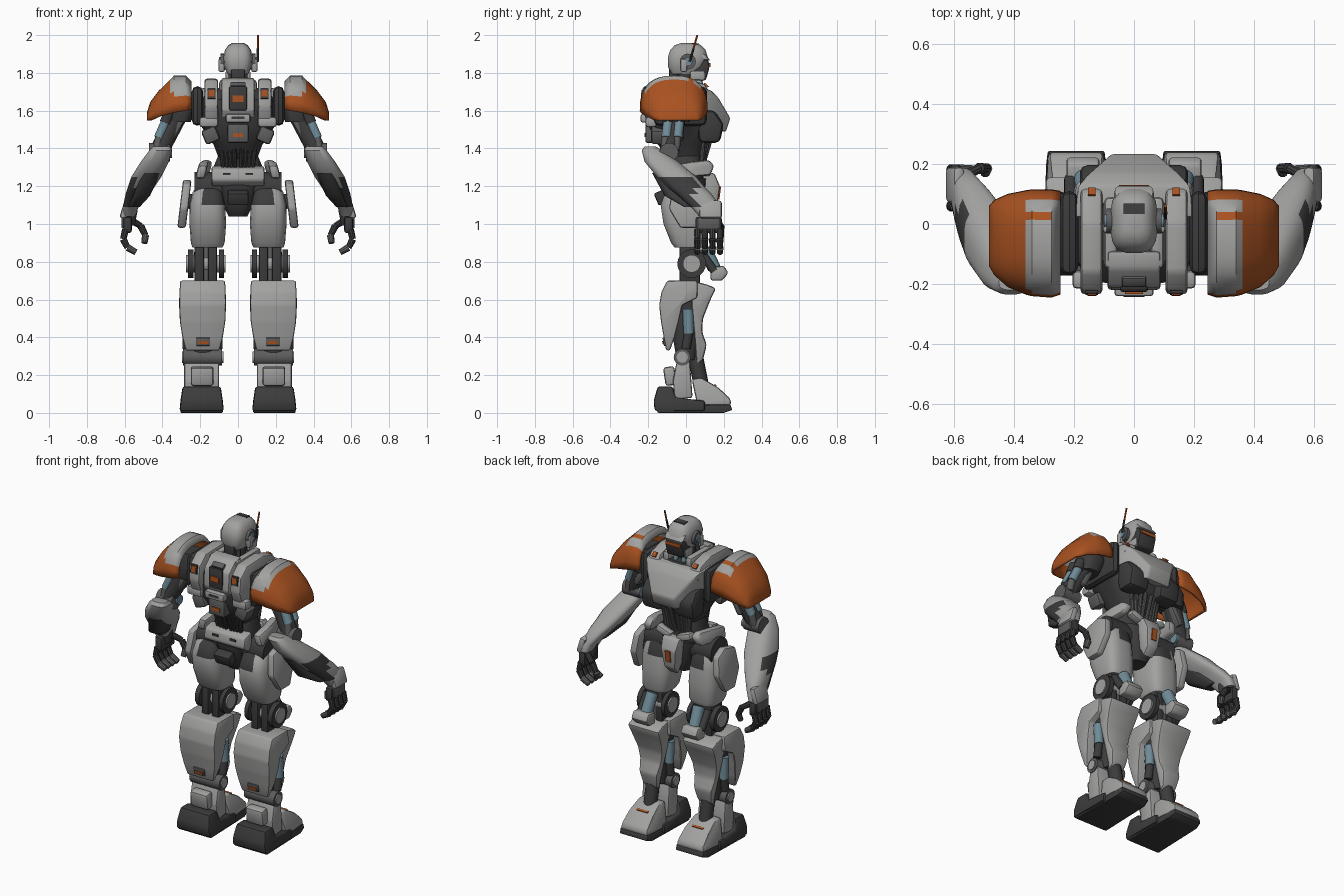
import bpy, bmesh, math
from mathutils import Vector, Matrix

old = bpy.data.objects.get("Cube")
if old:
    bpy.data.objects.remove(old, do_unlink=True)


def material(name, *rgb):
    mat = bpy.data.materials.new(name)
    mat.use_nodes = True
    mat.diffuse_color = (*rgb, 1)
    mat.node_tree.nodes["Principled BSDF"].inputs["Base Color"].default_value = (*rgb, 1)
    return mat


GREY = material("light grey armour", .36, .36, .355)
DARK = material("dark frame", .045, .045, .047)
STEEL = material("mid grey metal", .11, .11, .11)
ORANGE = material("orange paint", .4, .085, .015)
BLUE = material("blue piston", .16, .26, .31)


def place(name, bm, mat, pair, rule=None, extra=None, thick=0):
    """Finish a mesh, shade it, and make it single or a left and right pair."""
    bmesh.ops.recalc_face_normals(bm, faces=bm.faces)
    bm.normal_update()
    for edge in bm.edges:
        edge.smooth = edge.calc_face_angle(0) < math.radians(35)
    for face in bm.faces:
        face.smooth = True
        if rule and rule(face.calc_center_median()):
            face.material_index = 1
    for side in ("left_", "right_") if pair else ("",):
        if side == "right_":
            bmesh.ops.scale(bm, vec=(-1, 1, 1), verts=bm.verts)
            bmesh.ops.reverse_faces(bm, faces=bm.faces)
        mesh = bpy.data.meshes.new(side + name)
        bm.to_mesh(mesh)
        for m in (mat, extra):
            if m:
                mesh.materials.append(m)
        ob = bpy.data.objects.new(side + name, mesh)
        bpy.context.collection.objects.link(ob)
        if thick:
            mod = ob.modifiers.new("Thickness", "SOLIDIFY")
            mod.thickness, mod.offset = thick, -1
    bm.free()


def soften(bm, width):
    if width:
        bmesh.ops.bevel(bm, geom=bm.edges[:], offset=width, segments=2,
                        profile=.5, affect="EDGES", clamp_overlap=True)


def block(name, mat, loc, size, pair=False, bevel=.01, tilt=0, lean=0):
    bm = bmesh.new()
    bmesh.ops.create_cube(bm, size=1)
    bmesh.ops.scale(bm, vec=size, verts=bm.verts)
    soften(bm, bevel)
    turn = Matrix.Rotation(tilt, 4, "X") @ Matrix.Rotation(lean, 4, "Y")
    bmesh.ops.transform(bm, matrix=Matrix.Translation(loc) @ turn, verts=bm.verts)
    place(name, bm, mat, pair)


def rod(name, mat, a, b, r, pair=False, r2=None, sides=16):
    bm = bmesh.new()
    a, b = Vector(a), Vector(b)
    bmesh.ops.create_cone(bm, cap_ends=True, segments=sides, radius1=r,
                          radius2=r if r2 is None else r2, depth=(b - a).length)
    turn = (b - a).to_track_quat("Z", "Y").to_matrix().to_4x4()
    bmesh.ops.transform(bm, matrix=Matrix.Translation((a + b) / 2) @ turn, verts=bm.verts)
    place(name, bm, mat, pair)


def skin(bm, rings, closed=True):
    rows = [[bm.verts.new(p) for p in ring] for ring in rings]
    for low, high in zip(rows, rows[1:]):
        for i in range(len(low) - (not closed)):
            j = (i + 1) % len(low)
            bm.faces.new((low[i], low[j], high[j], high[i]))
    return rows


def power(value, p):
    return math.copysign(abs(value) ** p, value)


def loft(name, mat, rings, pair=False, p=.7, sides=20, **look):
    """Rounded body through level rings of (x, y, z, half width, half depth)."""
    bm = bmesh.new()
    turns = [math.tau * (i + .5) / sides for i in range(sides)]
    rows = skin(bm, [[(x + rx * power(math.cos(t), p), y + ry * power(math.sin(t), p), z)
                      for t in turns] for x, y, z, rx, ry in rings])
    bm.faces.new(rows[0])
    bm.faces.new(rows[-1])
    place(name, bm, mat, pair, **look)


def prism(name, mat, outline, x0, x1, pair=False, bevel=.012, shape=None):
    """Side outline of (y, z) points extruded across x, then optionally reshaped."""
    bm = bmesh.new()
    rows = skin(bm, [[(x, y, z) for y, z in outline] for x in (x0, x1)])
    for row in rows:
        bm.faces.new(row)
    if shape:
        for v in bm.verts:
            v.co.x = shape(v.co)
    bmesh.ops.recalc_face_normals(bm, faces=bm.faces)
    soften(bm, bevel)
    place(name, bm, mat, pair)


# Head: domed helmet, visor, cheeks, ears and aerial
loft("helmet", GREY, [(0, -.01, 1.795, .055, .07), (0, 0, 1.83, .073, .095), (0, .01, 1.88, .078, .107),
                      (0, .01, 1.92, .07, .095), (0, .01, 1.947, .052, .07), (0, .01, 1.957, .03, .04)], p=.62)
prism("visor", DARK, [(.02, 1.87), (.118, 1.87), (.125, 1.83), (.105, 1.76), (.02, 1.75)], -.06, .06)
block("visor_light", ORANGE, (0, .126, 1.842), (.1, .008, .02), bevel=0)
prism("brow", GREY, [(.03, 1.91), (.1, 1.9), (.13, 1.865), (.03, 1.87)], -.066, .066)
block("crown_vent", DARK, (0, .05, 1.953), (.07, .035, .009), bevel=0, tilt=-.1)
block("cheek", GREY, (.054, .06, 1.785), (.025, .08, .05), True)
block("nape_vent", DARK, (0, -.065, 1.79), (.075, .05, .08))
rod("ear_disc", STEEL, (.06, .01, 1.86), (.092, .01, 1.86), .042, True)
rod("ear_cap", BLUE, (.09, .01, 1.86), (.1, .01, 1.86), .024, True)
block("ear_guard", GREY, (.087, -.012, 1.84), (.034, .035, .07), True)
rod("aerial", DARK, (.104, .02, 1.86), (.105, .04, 1.93), .006, sides=8)
rod("aerial_tip", ORANGE, (.105, .04, 1.93), (.105, .06, 2), .005, sides=8)

# Neck with pistons
rod("neck", DARK, (0, -.02, 1.68), (0, 0, 1.8), .05)
rod("neck_piston", BLUE, (.03, .07, 1.69), (.022, .05, 1.78), .013, True)
rod("neck_cable", DARK, (.05, -.07, 1.7), (.035, -.05, 1.79), .014, True)

# Torso frame and chest armour
loft("torso_frame", DARK, [(0, 0, 1.34, .1, .08), (0, -.02, 1.42, .13, .13), (0, -.03, 1.53, .205, .175),
                           (0, -.03, 1.66, .2, .17), (0, -.03, 1.72, .13, .12)])
prism("chest_plate", GREY, [(.02, 1.72), (.13, 1.71), (.17, 1.67), (.235, 1.56), (.21, 1.485),
                            (.14, 1.51), (.05, 1.59)], -.2, .2,
      shape=lambda c: c.x * (1 - 5 * max(0, c.y - .12)) * (1 - max(0, 1.6 - c.z) * 2.5))
prism("breast_pad", DARK, [(.05, 1.61), (.15, 1.6), (.2, 1.53), (.18, 1.43), (.07, 1.43)], .04, .18, True, .025)
prism("shoulder_strap", GREY, [(-.2, 1.52), (-.235, 1.62), (-.225, 1.71), (-.16, 1.765), (0, 1.77), (.1, 1.74),
                               (.14, 1.67), (.05, 1.6)], .105, .178, True, .015)
block("strap_frame_back", DARK, (.14, -.229, 1.69), (.042, .009, .055), True, 0, tilt=-.12)
block("strap_mark_back", ORANGE, (.14, -.233, 1.692), (.03, .009, .036), True, 0, tilt=-.12)
block("strap_mark_front", ORANGE, (.14, .107, 1.735), (.025, .03, .009), True, 0, tilt=-.7)
block("shoulder_mount", DARK, (.215, -.03, 1.625), (.06, .28, .21), True, .03)
block("collar", GREY, (.077, -.03, 1.73), (.045, .24, .07), True, .018)

# Back pack column
prism("back_pack", GREY, [(-.09, 1.775), (-.15, 1.765), (-.21, 1.71), (-.22, 1.6), (-.18, 1.54), (-.09, 1.54)],
      -.088, .088)
block("pack_panel", DARK, (0, -.216, 1.665), (.095, .02, .13))
block("pack_hatch", STEEL, (0, -.19, 1.735), (.08, .035, .02), tilt=.6, bevel=.005)
block("pack_light", ORANGE, (0, -.228, 1.663), (.06, .009, .034), bevel=0)
block("pack_lower", GREY, (0, -.215, 1.56), (.13, .05, .045))
block("pack_slot", DARK, (0, -.239, 1.562), (.07, .006, .014), bevel=0)
block("spine_block", STEEL, (0, -.18, 1.48), (.11, .07, .1))
block("spine_light", ORANGE, (0, -.216, 1.472), (.055, .009, .022), bevel=0)
block("back_side_plate", GREY, (.155, -.185, 1.54), (.1, .06, .055), True, .015)
block("rib_plate", STEEL, (.145, -.14, 1.47), (.08, .09, .08), True, .015, lean=.4)

# Waist cables, belt and pelvis
for i in range(4):
    x = .02 + .025 * i
    rod("waist_cable_%d" % (i + 1), DARK, (x, -.15 + x / 2, 1.45), (x * .8, -.08, 1.28), .012, True, sides=10)
    rod("belly_cable_%d" % (i + 1), STEEL, (x, .14 - x / 2, 1.45), (x * .8, .08, 1.28), .012, True, sides=10)
loft("waist", DARK, [(0, 0, 1.2, .12, .09), (0, 0, 1.28, .14, .09), (0, 0, 1.4, .09, .08)])
loft("pelvis", DARK, [(0, .01, 1.04, .05, .06), (0, 0, 1.1, .08, .1), (0, 0, 1.24, .13, .11)])
prism("belt_back", GREY, [(-.06, 1.31), (-.13, 1.29), (-.14, 1.23), (-.1, 1.2), (-.06, 1.2)], -.14, .14)
block("belt_slot", DARK, (.06, -.137, 1.265), (.04, .009, .012), True, 0)
prism("hip_pod", GREY, [(-.09, 1.31), (.03, 1.33), (.12, 1.34), (.15, 1.31), (.13, 1.26), (-.08, 1.24)],
      .165, .215, True, .016, shape=lambda c: c.x + (1.29 - c.z) * .25 - max(0, c.y - .1) * .6)
block("belt_front", GREY, (.07, .105, 1.28), (.1, .05, .04), True, lean=-.35)
prism("groin_plate", GREY, [(.09, 1.27), (.15, 1.27), (.18, 1.2), (.165, 1.09), (.12, 1.04), (.09, 1.1)],
      -.06, .06, shape=lambda c: c.x * (1 - (1.27 - c.z) * 2))
block("groin_mark", ORANGE, (0, .177, 1.165), (.034, .009, .07), bevel=0, tilt=-.13)
block("tail_plate", DARK, (0, -.13, 1.14), (.11, .06, .07), tilt=.4)

# Shoulder pauldrons: arched shells with an orange outer face
arches = [(.245, -.235, .11, 1.755, 1.61), (.275, -.245, .115, 1.785, 1.6), (.34, -.24, .115, 1.785, 1.59),
          (.36, -.235, .112, 1.765, 1.585), (.42, -.21, .1, 1.705, 1.57), (.465, -.17, .08, 1.645, 1.55),
          (.482, -.14, .06, 1.59, 1.548)]
shell = bmesh.new()
rows = skin(shell, [[(x, (y0 + y1) / 2 + (y1 - y0) / 2 * power(math.cos(t), .78),
                      low + (top - low) * power(math.sin(t), .78))
                     for t in [math.pi * i / 18 for i in range(19)]]
                    for x, y0, y1, top, low in arches], closed=False)
shell.faces.new(rows[-1])
place("pauldron", shell, ORANGE, True,
      lambda c: c.x < .35 and c.z > 1.685 and c.y < .085 and (c.x < .28 or not 0 < c.y < .04), GREY, .014)

# Upper arms and elbows
loft("shoulder_joint", DARK, [(.31, -.05, 1.54, .06, .07), (.29, -.05, 1.62, .075, .09),
                              (.28, -.05, 1.7, .05, .06)], True)
rod("upper_arm", DARK, (.31, -.05, 1.6), (.42, -.09, 1.38), .055, True, .05)
for i, y in enumerate((-.095, -.035)):
    rod("arm_sleeve_%d" % (i + 1), DARK, (.36, y, 1.6), (.385, y, 1.535), .03, True)
    rod("arm_piston_%d" % (i + 1), BLUE, (.383, y, 1.54), (.42, y - .01, 1.455), .026, True)
    rod("arm_piston_foot_%d" % (i + 1), STEEL, (.415, y - .01, 1.47), (.43, y - .02, 1.39), .022, True)
block("inner_arm_plate", STEEL, (.33, -.06, 1.5), (.04, .1, .13), True, .015, lean=-.5)
rod("elbow", STEEL, (.36, -.09, 1.38), (.47, -.09, 1.38), .05, True)
rod("elbow_cap", BLUE, (.35, -.07, 1.38), (.36, -.07, 1.38), .03, True)

# Forearms: armour with a dark gap between elbow guard and cuff
loft("forearm", GREY, [(.578, .13, 1.04, .032, .06), (.568, .105, 1.09, .042, .08), (.533, .04, 1.16, .062, .095),
                       (.515, .005, 1.19, .07, .1), (.485, -.05, 1.25, .08, .105), (.44, -.13, 1.33, .075, .09),
                       (.41, -.18, 1.39, .06, .055), (.405, -.19, 1.41, .045, .03)], True,
     rule=lambda c: 1.11 < c.z < 1.24 and c.x > .54 and c.y < .06, extra=DARK)
loft("forearm_frame", DARK, [(.55, .04, 1.09, .03, .05), (.51, -.04, 1.15, .045, .075),
                             (.46, -.11, 1.27, .05, .07)], True)
block("wrist_guard", GREY, (.595, .13, 1.075), (.04, .12, .1), True, .015, lean=-.3)
rod("wrist", DARK, (.565, .11, 1.08), (.58, .12, 1.0), .035, True)

# Hands: palm, four curled fingers and a thumb
block("palm", DARK, (.585, .12, .995), (.045, .14, .085), True, .012)
block("hand_guard", STEEL, (.609, .12, 1.005), (.014, .11, .06), True, .005)


def digit(name, points, r):
    for i, (a, b) in enumerate(zip(points, points[1:])):
        rod("%s_joint_%d" % (name, i + 1), DARK if i < 2 else STEEL, a, b, r, True, r * .85, 10)


for i, finger in enumerate(("little_finger", "ring_finger", "middle_finger", "index_finger")):
    y = .06 + .04 * i
    digit(finger, [(.595, y, .97), (.608, y, .92), (.585, y, .875), (.54, y, .85)], .019)
digit("thumb", [(.565, .16, 1.02), (.515, .185, .99), (.49, .185, .94), (.495, .17, .9)], .019)

# Thighs with dark inner tops, hip joints and side skirts
rod("hip_joint", DARK, (.06, 0, 1.19), (.23, 0, 1.19), .085, True)
loft("thigh", GREY, [(.162, .02, .875, .08, .08), (.16, .015, .9, .09, .095), (.16, -.005, 1, .098, .115),
                     (.162, -.015, 1.1, .095, .12), (.16, -.01, 1.17, .08, .1), (.155, 0, 1.2, .06, .07)],
     True, p=.6, rule=lambda c: c.z > 1.11 and c.x < .19, extra=DARK)
prism("hip_skirt", GREY, [(-.07, 1.21), (.03, 1.235), (.1, 1.2), (.115, 1.09), (.06, .98), (-.03, .98),
                          (-.09, 1.08)], .25, .295, True, shape=lambda c: c.x + (1.2 - c.z) * .12)
block("skirt_mount", DARK, (.24, .01, 1.12), (.06, .08, .08), True)

# Knees: dark struts between side discs
for i, x in enumerate((.135, .205)):
    block("knee_strut_%d" % (i + 1), DARK, (x, .02, .79), (.05, .11, .25), True, .012)
block("knee_core", STEEL, (.17, .03, .79), (.03, .07, .24), True, .005)
for i, (a, b) in enumerate(((.075, .1), (.235, .265))):
    rod("knee_disc_%d" % (i + 1), DARK, (a, .03, .79), (b, .03, .79), .076, True, sides=20)
rod("knee_hub", GREY, (.066, .03, .79), (.274, .03, .79), .047, True, sides=20)
rod("knee_piston", BLUE, (.16, .1, .87), (.165, .15, .765), .035, True)
rod("knee_link", DARK, (.21, .08, .85), (.21, .15, .75), .022, True)
prism("knee_cap", GREY, [(.13, .77), (.2, .78), (.225, .74), (.19, .7), (.13, .7)], .115, .225, True)

# Lower legs: bulging calf shell, shin plate and open sides with pistons
prism("calf", GREY, [(-.1, .7), (.06, .7), (.06, .61), (-.02, .57), (-.04, .48), (-.06, .4), (-.085, .33),
                     (-.105, .33), (-.118, .4), (-.132, .48), (-.142, .57), (-.13, .64)], .067, .308, True, .03,
      shape=lambda c: .187 + (c.x - .187) * (1.03 - 5.5 * max(0, .56 - c.z) ** 2 - 3 * max(0, c.z - .58) ** 2))
prism("shin", GREY, [(.03, .7), (.11, .68), (.16, .66), (.13, .6), (.09, .5), (.085, .43), (.11, .36), (.09, .28),
                     (.055, .25), (.045, .4), (.03, .55)], .08, .295, True, .015,
      shape=lambda c: .187 + (c.x - .187) * (1 - max(0, .62 - c.z) * 1.6))
loft("leg_core", DARK, [(.187, 0, .28, .06, .05), (.187, 0, .4, .075, .07), (.187, 0, .6, .09, .07)], True)
for i, x in enumerate((.105, .27)):
    rod("leg_piston_%d" % (i + 1), BLUE, (x, .015, .42), (x, .01, .55), .028, True)
    rod("leg_piston_foot_%d" % (i + 1), DARK, (x, 0, .34), (x, .015, .43), .024, True)
block("calf_panel", STEEL, (.185, -.111, .378), (.075, .02, .045), True, .004, tilt=.17)
block("calf_mark", ORANGE, (.185, -.121, .373), (.055, .009, .016), True, 0, tilt=.17)

# Ankles and feet
rod("ankle_hub", STEEL, (.085, -.02, .295), (.29, -.02, .295), .045, True)
rod("ankle_cap", GREY, (.078, -.02, .295), (.297, -.02, .295), .03, True)
prism("ankle_guard", GREY, [(-.05, .27), (.02, .28), (.035, .08), (-.06, .07), (-.07, .17)], .1, .285, True)
block("ankle_back", GREY, (.19, -.085, .195), (.12, .06, .1), True, .015, tilt=.15)
rod("ankle_strut", DARK, (.19, .08, .15), (.19, .05, .3), .04, True)
prism("heel", DARK, [(-.15, .14), (-.07, .14), (-.055, .08), (.1, .065), (.1, .01), (-.165, .01), (-.172, .06)],
      .075, .31, True, shape=lambda c: .192 + (c.x - .192) * (1 - max(0, c.z - .03) * 1.3))
prism("sole", DARK, [(-.16, .035), (.235, .045), (.245, .015), (.2, 0), (-.15, 0)], .08, .305, True, .006,
      shape=lambda c: .192 + (c.x - .192) * (1 - max(0, c.y - .15) * 1.8))
prism("toe_cap", GREY, [(.03, .18), (.085, .185), (.17, .135), (.235, .075), (.24, .04), (.06, .04)],
      .085, .3, True, .014, shape=lambda c: .192 + (c.x - .192) * (1 - max(0, c.z - .06) * 2.6)
      * (1 - max(0, c.y - .17) * 2))
block("toe_mark", ORANGE, (.19, .155, .1455), (.075, .012, .009), True, 0, tilt=-.57)
